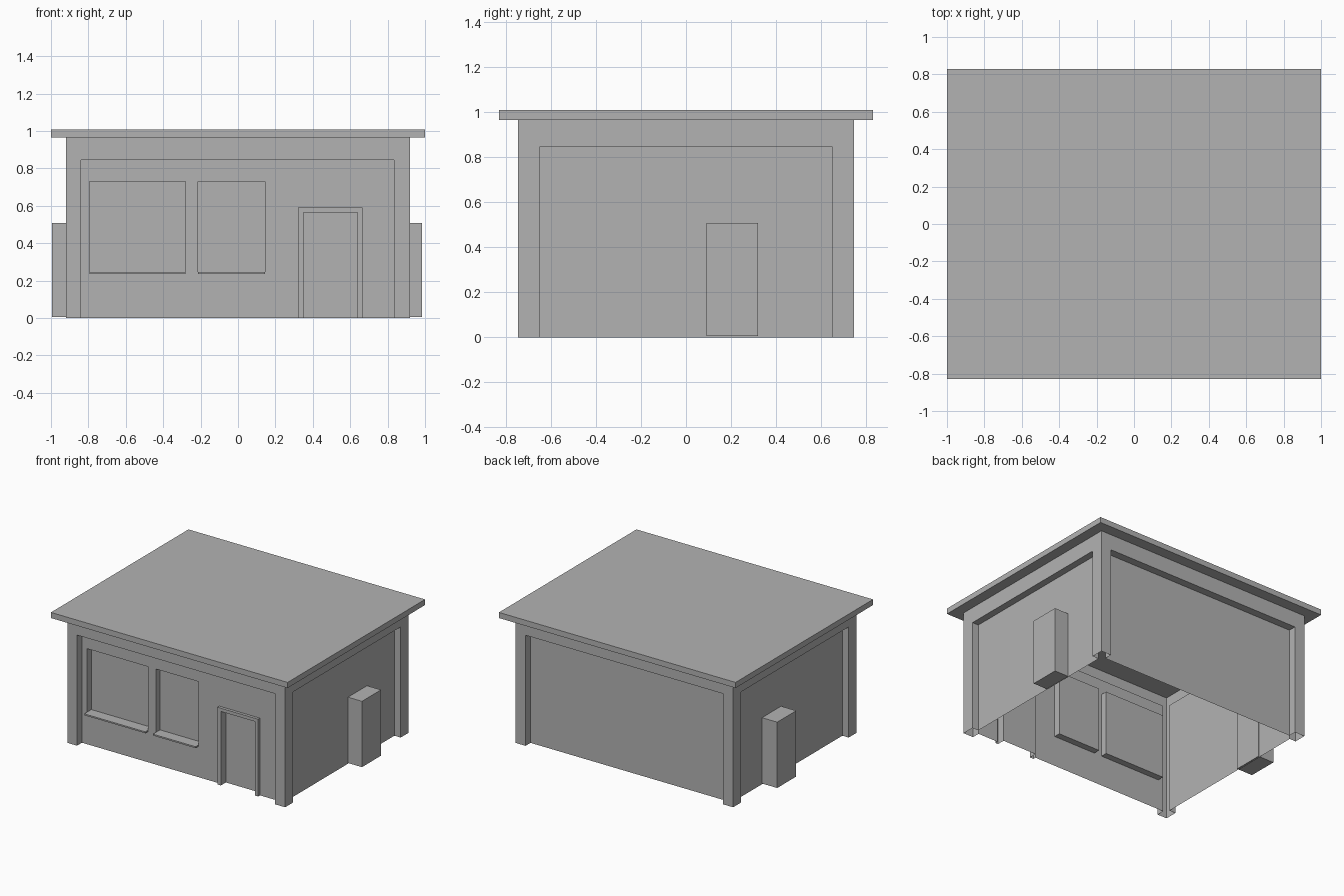
import bpy
import bmesh
from mathutils import Vector

cube = bpy.data.objects.get("Cube")
if cube:
    bpy.data.objects.remove(cube, do_unlink=True)

grey = bpy.data.materials.new("plain grey")
GREY = (0.45, 0.45, 0.45, 1)
grey.diffuse_color = GREY
grey.use_nodes = True
for node in grey.node_tree.nodes:
    if node.type == "BSDF_PRINCIPLED":
        node.inputs["Base Color"].default_value = GREY
        node.inputs["Roughness"].default_value = 0.8

UP = Vector((0, 0, 1))
HALF_X, HALF_Y, EAVES = 0.92, 0.745, 0.965


def finish(name, bm):
    bmesh.ops.remove_doubles(bm, verts=bm.verts, dist=0.0001)
    mesh = bpy.data.meshes.new(name)
    bm.to_mesh(mesh)
    bm.free()
    mesh.materials.append(grey)
    obj = bpy.data.objects.new(name, mesh)
    bpy.context.collection.objects.link(obj)
    return obj


def box(name, x, y, z):
    """Closed box from (low, high) pairs."""
    bm = bmesh.new()
    bmesh.ops.create_cube(bm, size=1)
    for v in bm.verts:
        v.co = [r[0] if c < 0 else r[1] for c, r in zip(v.co, (x, y, z))]
    return finish(name, bm)


def panel(bm, along, offset, rect, depth, recesses):
    """Thin wall sheet; each recess is (rect, extra depth, inner recesses)."""
    out = along.cross(UP)

    def quad(points):
        bm.faces.new([bm.verts.new(along * u + UP * v + out * (offset - d))
                      for u, v, d in points])

    u0, v0, u1, v1 = rect
    us = sorted({u0, u1} | {r[0][i] for r in recesses for i in (0, 2)})
    vs = sorted({v0, v1} | {r[0][i] for r in recesses for i in (1, 3)})
    for a, b in zip(us, us[1:]):
        for c, d in zip(vs, vs[1:]):
            mu, mv = (a + b) / 2, (c + d) / 2
            if any(r[0] < mu < r[2] and r[1] < mv < r[3] for r, _, _ in recesses):
                continue
            quad([(a, c, depth), (b, c, depth), (b, d, depth), (a, d, depth)])
    # Reveals around each recess, left open along the ground
    for (a, c, b, d), extra, inner in recesses:
        deep = depth + extra
        ring = [(a, c), (b, c), (b, d), (a, d)]
        for p, q in zip(ring, ring[1:] + ring[:1]):
            if p[1] > 0 or q[1] > 0:
                quad([(*p, depth), (*q, depth), (*q, deep), (*p, deep)])
        panel(bm, along, offset, (a, c, b, d), deep, inner)


def wall(name, along, half, offset, recesses):
    bm = bmesh.new()
    panel(bm, Vector(along), offset, (-half, 0, half, EAVES), 0, recesses)
    return finish(name, bm)


# Front wall: recessed panel with two windows and a raised door surround
RECESS = 0.06
WINDOWS = {"wide": (-0.795, -0.28), "narrow": (-0.215, 0.145)}
openings = [((a, 0.24, b, 0.73), 0.05, []) for a, b in WINDOWS.values()]
door = ((0.35, 0, 0.64, 0.565), 0.06, [])
openings.append(((0.32, 0, 0.665, 0.59), -0.022, [door]))
wall("front_wall", (1, 0, 0), HALF_X, HALF_Y,
     [((-0.84, 0, 0.835, 0.845), RECESS, openings)])

# Back and side walls: one plain recessed panel each
wall("back_wall", (-1, 0, 0), HALF_X, HALF_Y,
     [((-0.835, 0, 0.835, 0.845), RECESS, [])])
for name, way in (("left_wall", 1), ("right_wall", -1)):
    wall(name, (0, way, 0), HALF_Y, HALF_X,
         [((-0.65, 0, 0.65, 0.845), 0.053, [])])

# Window sills
front = -HALF_Y + RECESS
for name, span in WINDOWS.items():
    box(name + "_window_sill", span, (front - 0.035, front + 0.05), (0.235, 0.246))

# Side utility boxes
box("left_side_box", (0.86, 0.985), (0.09, 0.32), (0.005, 0.508))
box("right_side_box", (-0.995, -0.86), (0.09, 0.32), (0.005, 0.508))

# Flat overhanging roof
box("roof", (-1, 1), (-0.83, 0.83), (EAVES, 1.008))
